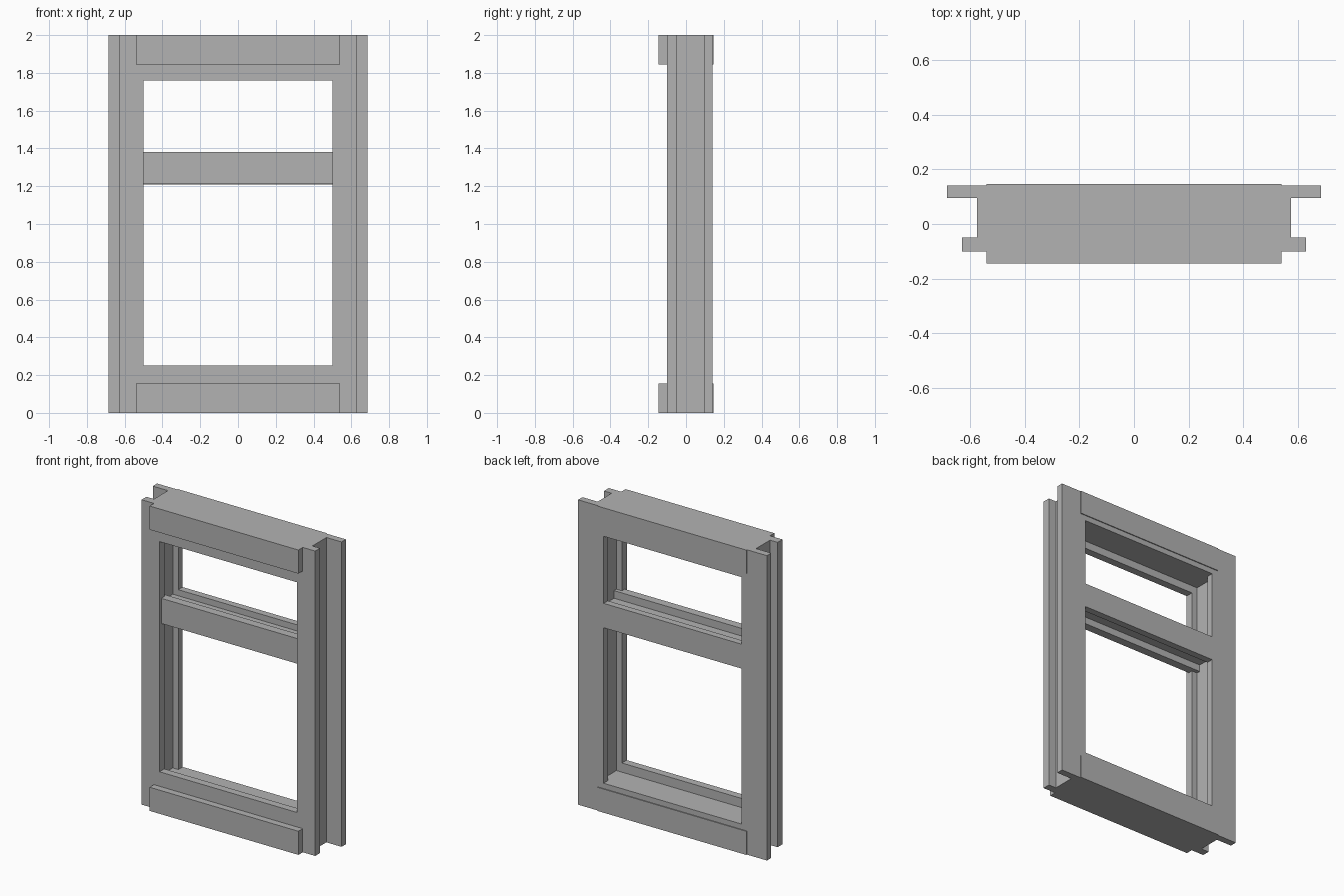
import bpy
import bmesh

cube = bpy.data.objects.get("Cube")
if cube:
    bpy.data.objects.remove(cube, do_unlink=True)

# Single painted finish
grey = bpy.data.materials.new("frame_grey")
grey.use_nodes = True
colour = (0.45, 0.45, 0.45, 1)
grey.diffuse_color = colour
grey.node_tree.nodes["Principled BSDF"].inputs["Base Color"].default_value = colour

# Depth planes shared by the parts
FRONT, LIP, GROOVE, BACK = -0.10, -0.05, 0.095, 0.14
OPENING, CORE_IN, CORE_OUT = 0.50, 0.54, 0.575
HEIGHT = 2.0


def finish(name, bm):
    bmesh.ops.recalc_face_normals(bm, faces=bm.faces[:])
    mesh = bpy.data.meshes.new(name)
    bm.to_mesh(mesh)
    bm.free()
    mesh.materials.append(grey)
    obj = bpy.data.objects.new(name, mesh)
    bpy.context.collection.objects.link(obj)
    return obj


def bar(name, half_width, y0, y1, z0, z1):
    """Horizontal member centred on x."""
    bm = bmesh.new()
    bmesh.ops.create_cube(bm, size=1)
    for v in bm.verts:
        v.co.x *= 2 * half_width
        v.co.y = y1 if v.co.y > 0 else y0
        v.co.z = z1 if v.co.z > 0 else z0
    return finish(name, bm)


def stile(name, side):
    """Upright with grooves on its inner and outer edges."""
    profile = [(OPENING, FRONT), (0.63, FRONT), (0.63, LIP), (CORE_OUT, LIP),
               (CORE_OUT, GROOVE), (0.685, GROOVE), (0.685, BACK), (OPENING, BACK),
               (OPENING, GROOVE), (CORE_IN, GROOVE), (CORE_IN, LIP), (OPENING, LIP)]
    bm = bmesh.new()
    face = bm.faces.new([bm.verts.new((side * x, y, 0)) for x, y in profile])
    top = bmesh.ops.extrude_face_region(bm, geom=[face], use_keep_orig=True)["geom"]
    for v in top:
        if isinstance(v, bmesh.types.BMVert):
            v.co.z = HEIGHT
    return finish(name, bm)


stile("left_stile", 1)
stile("right_stile", -1)

# Head and sill: front lip, core, back lip, and the applied boards
for name, lip, core, board, end in (("head", 1.76, 1.81, 1.845, HEIGHT),
                                    ("sill", 0.25, 0.19, 0.155, 0)):
    def rail(part, half, y0, y1, z):
        bar(f"{name}_{part}", half, y0, y1, min(z, end), max(z, end))
    rail("front_lip", OPENING, FRONT, LIP, lip)
    rail("core", CORE_IN, LIP, GROOVE, core)
    rail("back_lip", OPENING, GROOVE, BACK, core)
    rail("front_board", CORE_IN, -0.145, FRONT, board)
    rail("back_board", CORE_IN, BACK, 0.146, board)

# Crossbar: front strip seated in the grooves, core and back strip
bar("crossbar_front_outer", OPENING, -0.08, LIP, 1.215, 1.38)
bar("crossbar_front_inner", CORE_IN, LIP, -0.025, 1.215, 1.38)
bar("crossbar_core", CORE_IN, -0.025, GROOVE, 1.26, 1.33)
bar("crossbar_back", OPENING, GROOVE, BACK, 1.21, 1.37)
